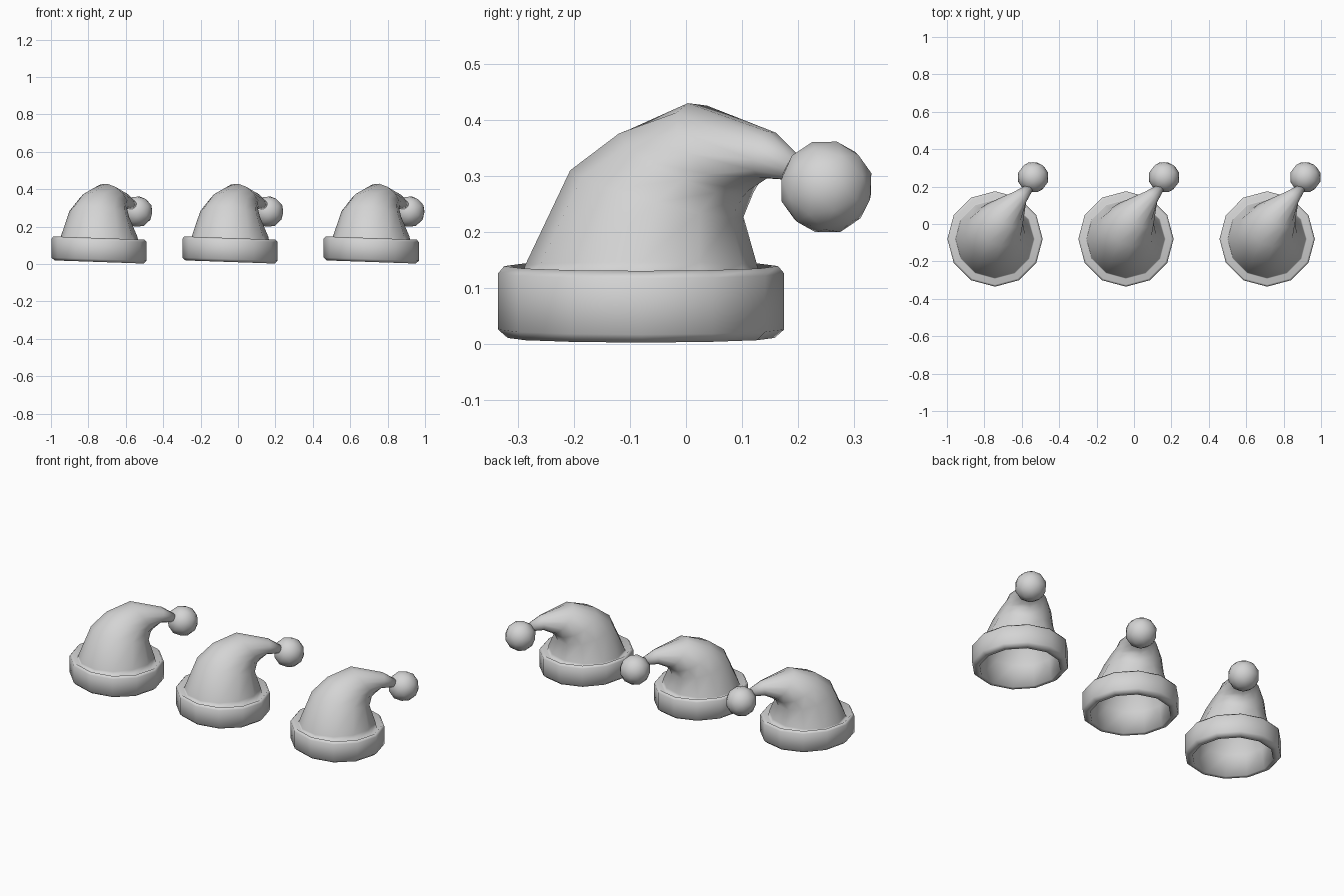
import bpy
import bmesh
from math import sin, cos, pi
from mathutils import Vector, Matrix

cube = bpy.data.objects.get("Cube")
if cube:
    bpy.data.objects.remove(cube, do_unlink=True)

SIDES = 12
WALL = 0.01

grey = bpy.data.materials.new("light grey")
grey.use_nodes = True
grey.diffuse_color = (0.66, 0.66, 0.66, 1)
grey.node_tree.nodes["Principled BSDF"].inputs["Base Color"].default_value = (0.66, 0.66, 0.66, 1)


def loft(bm, rings):
    """Skin a tube through rings of (centre, radius, normal)."""
    loops = []
    for centre, radius, normal in rings:
        turn = Vector((0, 0, 1)).rotation_difference(Vector(normal))
        loops.append([
            bm.verts.new(Vector(centre) + turn @ Vector((cos(a) * radius, sin(a) * radius, 0)))
            for a in (2 * pi * i / SIDES for i in range(SIDES))])
    for low, high in zip(loops, loops[1:]):
        for i in range(SIDES):
            j = (i + 1) % SIDES
            bm.faces.new((low[i], low[j], high[j], high[i]))
    return loops


def finish(bm, name):
    mesh = bpy.data.meshes.new(name)
    bm.to_mesh(mesh)
    bm.free()
    mesh.materials.append(grey)
    mesh.shade_smooth()
    return mesh


# Drooping cone, bending back and to the left
cone = [
    ((0, -0.08, 0.14), 0.207, (-0.03, 0, 1)),
    ((0.003, -0.052, 0.268), 0.16, (0.1, 0.27, 1)),
    ((0.025, 0, 0.322), 0.131, (0.25, 0.46, 1)),
    ((0.07, 0.058, 0.352), 0.098, (0.5, 0.62, 0.6)),
    ((0.137, 0.145, 0.337), 0.043, (0.55, 0.65, -0.15)),
    ((0.182, 0.19, 0.314), 0.024, (0.5, 0.65, -0.4)),
]
# Lining just inside the cone, from the bend down to the opening
lining = [(centre, radius - WALL, normal) for centre, radius, normal in reversed(cone[:5])]
# Folded brim: under the hem, up the side, over the lip and into the groove
profile = [(0.214, 0.011), (0.238, 0.011), (0.255, 0.026), (0.255, 0.126),
           (0.244, 0.139), (0.213, 0.116)]
brim = [((0.002, -0.08, z), r, (0.035, 0, 1)) for r, z in profile]

bm = bmesh.new()
loops = loft(bm, lining + brim + cone)
bm.faces.new(reversed(loops[0]))
bm.faces.new(loops[-1])
hat = finish(bm, "hat")

# Bobble at the tip
bm = bmesh.new()
bmesh.ops.create_icosphere(
    bm, subdivisions=2, radius=0.084,
    matrix=Matrix.Translation((0.206, 0.25, 0.28)) @ Matrix.Rotation(0.3, 4, "X"))
bobble = finish(bm, "bobble")

# Three matching hats in a row
for place, x in (("right", -0.745), ("middle", -0.045), ("left", 0.71)):
    for part in (hat, bobble):
        obj = bpy.data.objects.new(f"{place}_{part.name}", part)
        obj.location.x = x
        bpy.context.collection.objects.link(obj)
